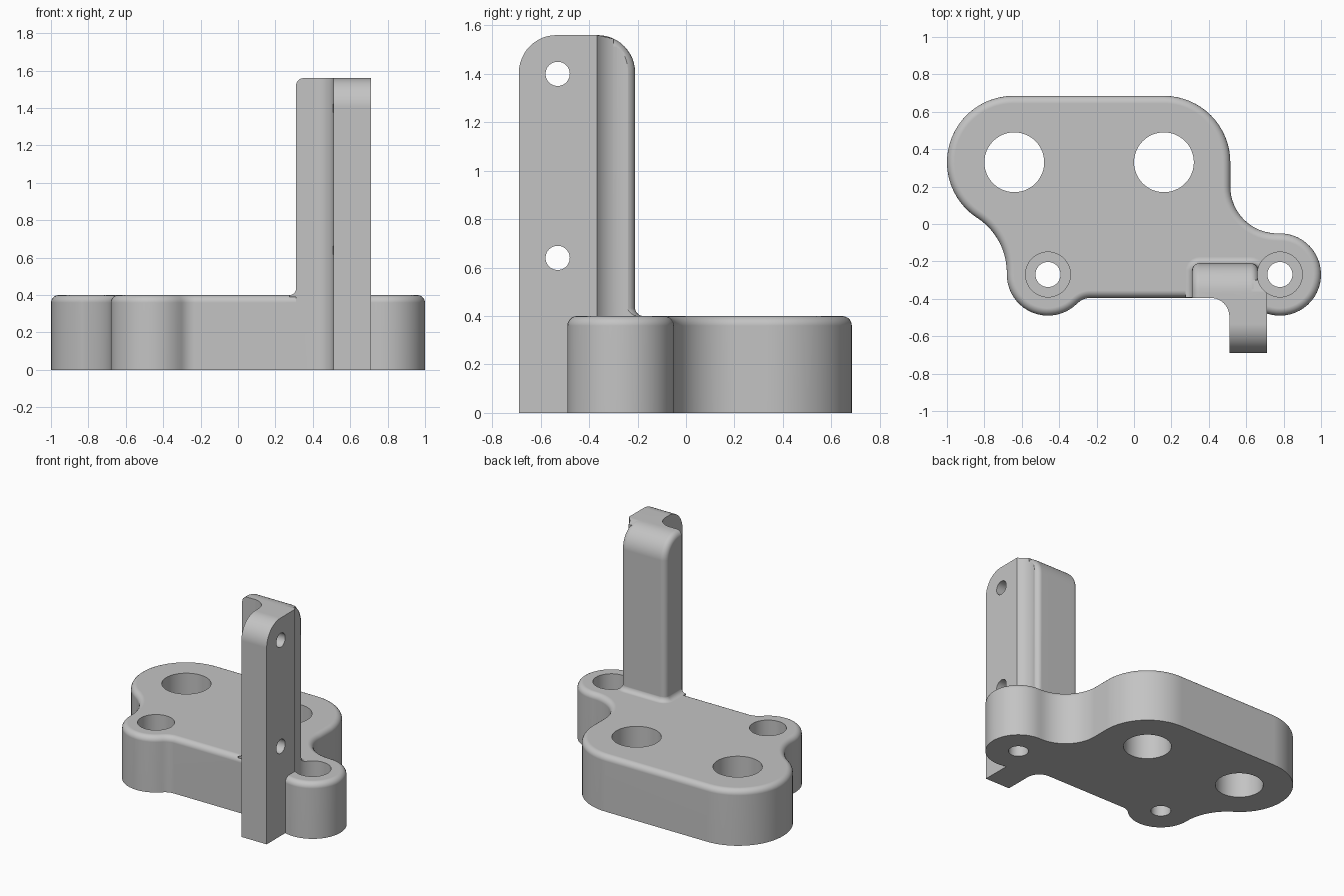
import bpy, bmesh
from math import cos, sin, radians, pi

cube = bpy.data.objects.get("Cube")
if cube:
    bpy.data.objects.remove(cube, do_unlink=True)

grey = bpy.data.materials.new("machined_grey")
grey.use_nodes = True
COLOUR = (0.55, 0.55, 0.55, 1)
grey.diffuse_color = COLOUR
grey.node_tree.nodes["Principled BSDF"].inputs["Base Color"].default_value = COLOUR


def arc(cx, cy, r, start, end, n=16):
    angles = [radians(start + (end - start) * i / n) for i in range(n + 1)]
    return [(cx + r * cos(a), cy + r * sin(a)) for a in angles]


def tidy(points):
    """Drop neighbouring points that coincide."""
    out = []
    for p in points:
        if not out or abs(p[0] - out[-1][0]) + abs(p[1] - out[-1][1]) > 0.004:
            out.append(p)
    return out


def loft(name, rings, bevel_rule=None, radius=0.04):
    """Closed solid through equal rings, with optional rounded edges."""
    bm = bmesh.new()
    loops = [[bm.verts.new(p) for p in ring] for ring in rings]
    n = len(loops[0])
    for low, high in zip(loops, loops[1:]):
        for i in range(n):
            j = (i + 1) % n
            bm.faces.new((low[i], low[j], high[j], high[i]))
    bm.faces.new(loops[0][::-1])
    bm.faces.new(loops[-1])
    bmesh.ops.recalc_face_normals(bm, faces=bm.faces)
    if bevel_rule:
        edges = [e for e in bm.edges if bevel_rule(e.verts[0].co, e.verts[1].co)]
        bmesh.ops.bevel(bm, geom=edges, offset=radius, segments=5, profile=0.5,
                        affect='EDGES', clamp_overlap=False)
    mesh = bpy.data.meshes.new(name)
    bm.to_mesh(mesh)
    bm.free()
    mesh.materials.append(grey)
    obj = bpy.data.objects.new(name, mesh)
    bpy.context.collection.objects.link(obj)
    return obj


def prism(name, points, axis, a, b, rule=None):
    place = (lambda p, h: (p[0], p[1], h)) if axis == 'z' else (lambda p, h: (h, p[0], p[1]))
    return loft(name, [[place(p, h) for p in points] for h in (a, b)], rule)


def rod(name, u, v, r, axis, a, b):
    return prism(name, arc(u, v, r, 0, 352.5, 47), axis, a, b)


def combine(target, tool, operation):
    mod = target.modifiers.new(operation.lower(), 'BOOLEAN')
    mod.operation = operation
    mod.solver = 'EXACT'
    mod.object = tool
    bpy.context.view_layer.objects.active = target
    bpy.ops.object.modifier_apply(modifier=mod.name)
    bpy.data.objects.remove(tool, do_unlink=True)


THICK, TALL, FRONT, BACK = 0.4, 1.56, -0.395, -0.21

# Base plate: two large lobes, two small lobes, blended with concave arcs
outline = tidy(
    arc(0.16, 0.33, 0.355, 0, 90)
    + arc(-0.645, 0.33, 0.355, 90, 236.5, 24)
    + arc(-1.03, -0.26, 0.35, 56.5, -1)
    + arc(-0.46, -0.27, 0.22, 180, 315.3, 20)
    + arc(-0.232, -0.495, 0.1, 135.3, 90, 8)
    + [(0.6, FRONT)]
    + arc(0.78, -0.27, 0.22, 230, 451.8, 32)
    + arc(0.765, 0.2, 0.25, -88.2, -180))
bracket = prism("mounting_bracket", outline, 'z', 0, THICK,
                lambda p, q: min(p.z, q.z) > THICK - 0.001)

# Upright web with rounded side edges
WEB_A, WEB_B, R = 0.31, 0.665, 0.155
web_profile = [(FRONT, 0), (BACK, 0)] + arc(BACK - R, TALL - R, R, 0, 90, 12) + [(FRONT, TALL)]


def web_edge(p, q):
    return (abs(p.x - q.x) < 0.001 and max(p.y, q.y) > FRONT + 0.001
            and max(p.z, q.z) > 0.001)


web = prism("upright_web", web_profile, 'x', WEB_A, WEB_B, web_edge)

# Forward arm with a rounded top corner
arm_profile = ([(-0.3, 0), (-0.3, TALL - 0.015), (BACK - R, TALL)]
               + arc(-0.69 + R, TALL - R, R, 90, 180, 12) + [(-0.69, 0)])
arm = prism("upright_arm", arm_profile, 'x', 0.51, 0.71)

# Inner corner blend between web and arm
blend = prism("corner_blend", [(0.41, -0.375)] + arc(0.41, -0.495, 0.1, 90, 0, 10)
              + [(0.53, -0.495), (0.53, -0.375)], 'z', 0, TALL)


# Flared fillet where the web meets the plate
def web_plan(o, z):
    c = 0.04
    pts = ([(WEB_B + o, FRONT + 0.001)] + arc(WEB_B - c, BACK - c, c + o, 0, 90, 6)
           + arc(WEB_A + c, BACK - c, c + o, 90, 180, 6) + [(WEB_A - o, FRONT + 0.001)])
    return [(x, y, z) for x, y in pts]


F = 0.035
steps = [i * pi / 12 for i in range(7)]
flare = loft("web_flare", [web_plan(F, THICK - 0.01)]
             + [web_plan(F * (1 - sin(t)) - 0.0005, THICK + F * (1 - cos(t))) for t in steps])

for part in (web, arm, blend, flare):
    combine(bracket, part, 'UNION')

# Large through holes
for x in (-0.64, 0.16):
    combine(bracket, rod("large_hole", x, 0.33, 0.16, 'z', -0.1, 0.6), 'DIFFERENCE')

# Counterbored screw holes; the right one also clears the upright
for x, top in ((-0.46, 0.6), (0.78, 1.7)):
    combine(bracket, rod("screw_hole", x, -0.27, 0.067, 'z', -0.1, 0.6), 'DIFFERENCE')
    combine(bracket, rod("counterbore", x, -0.27, 0.12, 'z', 0.2, top), 'DIFFERENCE')

# Cross holes through the arm
for z in (0.64, 1.4):
    combine(bracket, rod("cross_hole", -0.53, z, 0.05, 'x', 0.3, 0.9), 'DIFFERENCE')

# Smooth shading with crisp flats
bpy.ops.object.select_all(action='DESELECT')
bracket.select_set(True)
bpy.context.view_layer.objects.active = bracket
bpy.ops.object.shade_smooth_by_angle(angle=radians(30))
normals = bracket.modifiers.new("flat_normals", 'WEIGHTED_NORMAL')
normals.keep_sharp = True
